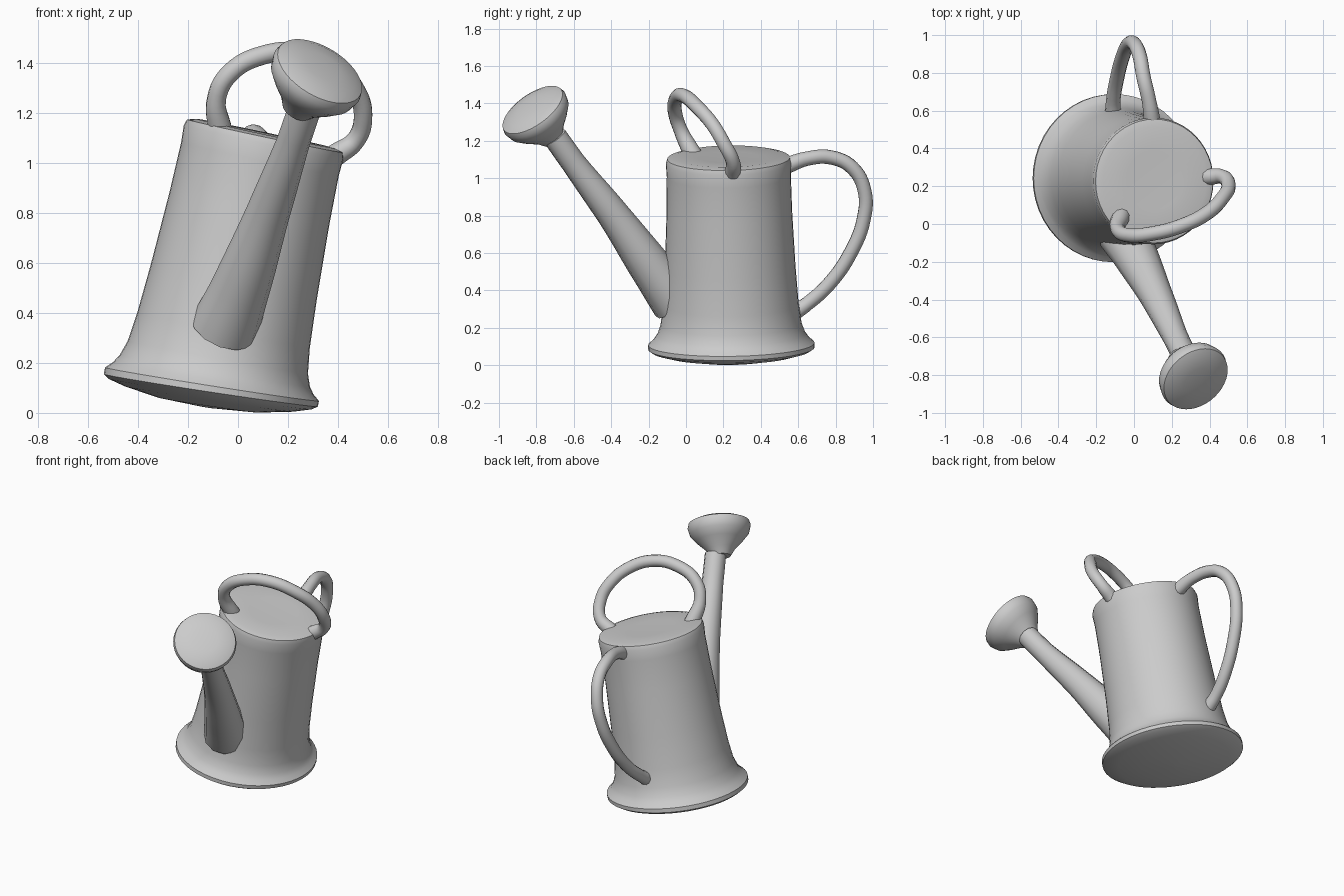
import bpy, bmesh, math
from mathutils import Vector, Matrix

if "Cube" in bpy.data.objects:
    bpy.data.objects.remove(bpy.data.objects["Cube"])


def smooth(ob, angle):
    bpy.ops.object.select_all(action='DESELECT')
    ob.select_set(True)
    bpy.context.view_layer.objects.active = ob
    bpy.ops.object.shade_smooth_by_angle(angle=math.radians(angle))


def lathe(name, profile, origin, axis, sides=40, y_scale=1.0, foot_shear=0.0):
    """Turned solid: profile is (radius, distance along axis), closed by end caps.
    foot_shear tips the lowest rings sideways."""
    bm = bmesh.new()
    rings = []
    for r, t in profile:
        k = foot_shear * max(0.0, min(1.0, 1 - t / 0.3))
        ring = []
        for i in range(sides):
            a = 2 * math.pi * i / sides
            x = r * math.cos(a)
            ring.append(bm.verts.new((x, r * y_scale * math.sin(a), t + k * x)))
        rings.append(ring)
    for a, b in zip(rings, rings[1:]):
        for i in range(sides):
            j = (i + 1) % sides
            bm.faces.new((a[i], a[j], b[j], b[i]))
    bm.faces.new(rings[0][::-1])
    bm.faces.new(rings[-1])
    rot = Vector((0, 0, 1)).rotation_difference(Vector(axis))
    bm.transform(Matrix.Translation(origin) @ rot.to_matrix().to_4x4())
    mesh = bpy.data.meshes.new(name)
    bm.to_mesh(mesh)
    bm.free()
    ob = bpy.data.objects.new(name, mesh)
    bpy.context.collection.objects.link(ob)
    smooth(ob, 35)
    return ob


def tube(name, points, radii):
    """Round tube along a smooth path with a radius at each point."""
    cu = bpy.data.curves.new(name, 'CURVE')
    cu.dimensions = '3D'
    cu.bevel_depth = 1.0
    cu.bevel_resolution = 4
    cu.resolution_u = 6
    cu.use_fill_caps = True
    sp = cu.splines.new('BEZIER')
    sp.bezier_points.add(len(points) - 1)
    for bp, p, r in zip(sp.bezier_points, points, radii):
        bp.co = p
        bp.radius = r
        bp.handle_left_type = bp.handle_right_type = 'AUTO'
    ob = bpy.data.objects.new(name, cu)
    bpy.context.collection.objects.link(ob)
    bpy.ops.object.select_all(action='DESELECT')
    ob.select_set(True)
    bpy.context.view_layer.objects.active = ob
    bpy.ops.object.convert(target='MESH')
    smooth(bpy.context.object, 50)


# Leaning body: bulging underside, flared foot rim, closed flat lid
lathe("body",
      [(0.02, -0.065), (0.20, -0.055), (0.34, -0.03), (0.41, -0.01), (0.432, 0.005),
       (0.432, 0.03), (0.405, 0.055), (0.385, 0.085), (0.366, 0.14), (0.352, 0.25),
       (0.339, 0.45), (0.326, 0.75), (0.322, 0.95), (0.326, 1.02), (0.318, 1.045),
       (0.28, 1.055), (0.15, 1.05)],
      (-0.11, 0.243, 0.085), (0.208, -0.015, 0.978), 48, 1.03, 0.06)

# Tapered spout
tube("spout",
     [(-0.055, -0.05, 0.34), (0.01, -0.17, 0.5), (0.12, -0.385, 0.8),
      (0.22, -0.60, 1.08), (0.268, -0.70, 1.22)],
     [0.138, 0.118, 0.088, 0.067, 0.066])

# Sprinkler head, slightly domed face
lathe("sprinkler_head",
      [(0.06, -0.21), (0.09, -0.165), (0.145, -0.11), (0.183, -0.065), (0.195, -0.02),
       (0.188, 0.005), (0.15, 0.022), (0.08, 0.032), (0.02, 0.034)],
      (0.325, -0.818, 1.362), (0.44, -0.52, 0.73))

# Carrying hoop over the top
hoop = [(-0.07, 0.04, 1.12), (-0.085, -0.03, 1.26), (-0.03, -0.06, 1.36), (0.10, -0.05, 1.43),
        (0.25, -0.01, 1.44), (0.39, 0.06, 1.38), (0.47, 0.14, 1.29), (0.50, 0.20, 1.19),
        (0.47, 0.25, 1.09), (0.39, 0.25, 1.03)]
tube("top_handle", hoop, [0.05] + [0.038] * 8 + [0.045])

# Rear handle
rear = [(0.10, 0.52, 1.06), (0.08, 0.65, 1.105), (0.05, 0.78, 1.11), (0.03, 0.89, 1.055),
        (0.0, 0.955, 0.93), (-0.03, 0.95, 0.78), (-0.06, 0.885, 0.61), (-0.09, 0.77, 0.44),
        (-0.11, 0.65, 0.33), (-0.11, 0.56, 0.27)]
tube("rear_handle", rear, [0.045] + [0.038] * 8 + [0.045])
